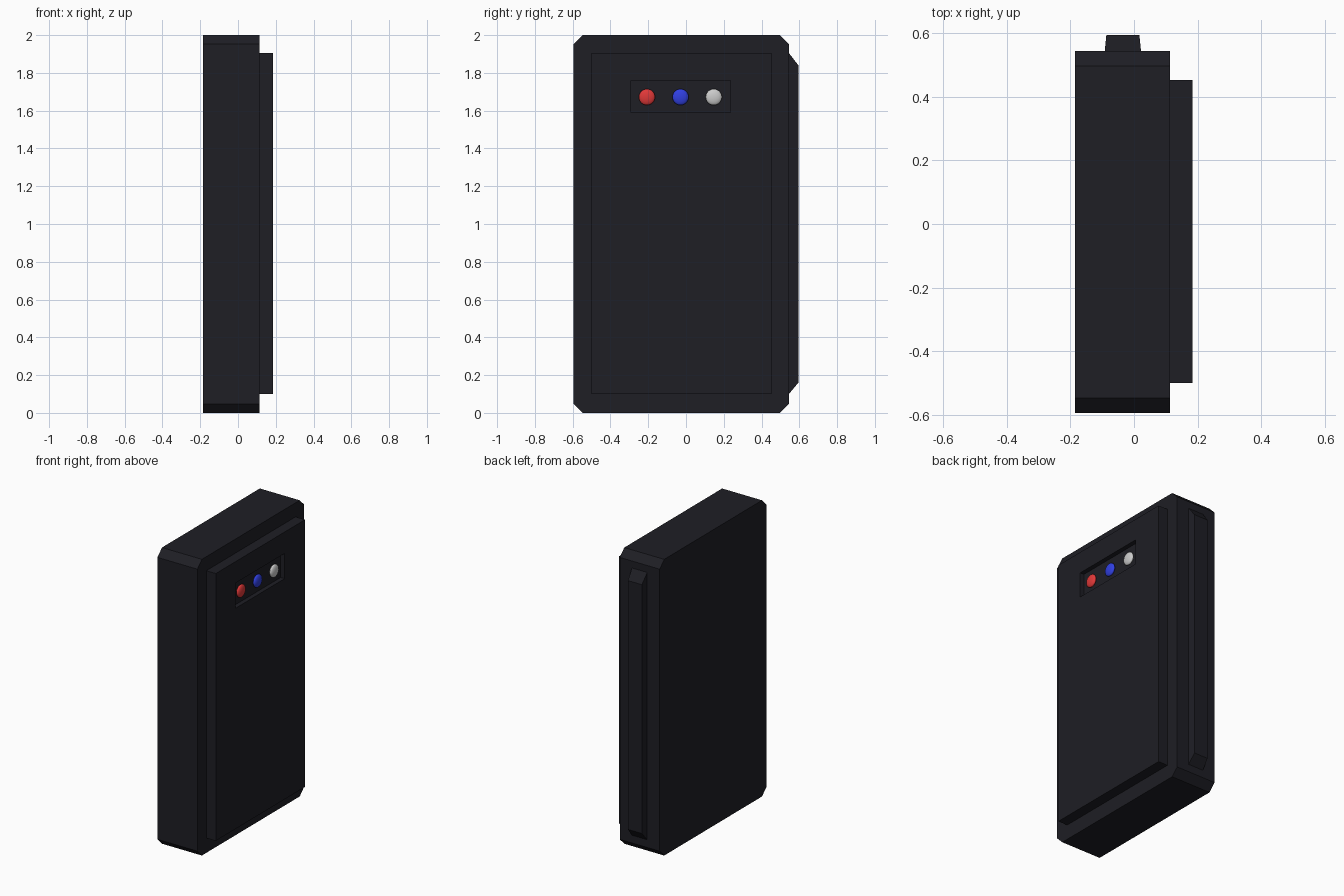
import bpy, bmesh

if "Cube" in bpy.data.objects:
    bpy.data.objects.remove(bpy.data.objects["Cube"])


def material(name, rgb):
    m = bpy.data.materials.new(name)
    m.diffuse_color = (*rgb, 1)
    m.use_nodes = True
    m.node_tree.nodes["Principled BSDF"].inputs["Base Color"].default_value = m.diffuse_color
    return m


def add_mesh(name, bm, mat):
    bmesh.ops.recalc_face_normals(bm, faces=bm.faces)
    me = bpy.data.meshes.new(name)
    bm.to_mesh(me)
    bm.free()
    if mat:
        me.materials.append(mat)
    ob = bpy.data.objects.new(name, me)
    bpy.context.collection.objects.link(ob)
    return ob


def loft(name, rings, mat=None):
    """Closed solid joining two rings with equal point counts."""
    bm = bmesh.new()
    a, b = [[bm.verts.new(p) for p in ring] for ring in rings]
    bm.faces.new(a)
    bm.faces.new(b)
    n = len(a)
    for i in range(n):
        j = (i + 1) % n
        bm.faces.new((a[i], a[j], b[j], b[i]))
    return add_mesh(name, bm, mat)


def slab(name, x0, x1, y0, y1, z0, z1, mat=None, cut=0.0):
    """Slab extruded along x, with optional chamfered corners."""
    if cut:
        prof = [(y0 + cut, z0), (y1 - cut, z0), (y1, z0 + cut), (y1, z1 - cut),
                (y1 - cut, z1), (y0 + cut, z1), (y0, z1 - cut), (y0, z0 + cut)]
    else:
        prof = [(y0, z0), (y1, z0), (y1, z1), (y0, z1)]
    return loft(name, [[(x, y, z) for y, z in prof] for x in (x0, x1)], mat)


dark = material("dark_casing", (0.013, 0.013, 0.018))

# Main casing
slab("casing", -0.185, 0.113, -0.595, 0.545, 0, 2, dark, cut=0.048)

# Raised side panel with a shallow window for the lights
panel = slab("side_panel", 0.113, 0.184, -0.5, 0.453, 0.1, 1.905, dark)
cutter = slab("window_cutter", 0.154, 0.25, -0.292, 0.235, 1.59, 1.76)
cutter.hide_render = True
cutter.hide_viewport = False
cutter.display_type = 'WIRE'
mod = panel.modifiers.new("window", 'BOOLEAN')
mod.operation = 'DIFFERENCE'
mod.solver = 'EXACT'
mod.object = cutter
bpy.context.view_layer.objects.active = panel
bpy.ops.object.modifier_apply(modifier=mod.name)
bpy.data.objects.remove(cutter)


# Tapered rail along the back edge
def rail_ring(y, x0, x1, z0, z1):
    return [(x0, y, z0), (x1, y, z0), (x1, y, z1), (x0, y, z1)]


loft("back_rail", [rail_ring(0.545, -0.092, 0.022, 0.1, 1.905),
                   rail_ring(0.595, -0.087, 0.017, 0.16, 1.84)], dark)

# Three flattened indicator lights
lights = [("red_light", -0.207, (0.75, 0.04, 0.04)),
          ("blue_light", -0.029, (0.03, 0.05, 0.75)),
          ("white_light", 0.147, (0.6, 0.6, 0.6))]
for name, y, rgb in lights:
    bpy.ops.mesh.primitive_uv_sphere_add(segments=32, ring_count=16, radius=0.043,
                                         location=(0.167, y, 1.672))
    ob = bpy.context.object
    ob.name = name
    ob.scale.x = 0.4
    ob.data.materials.append(material(name, rgb))
    bpy.ops.object.shade_smooth()
